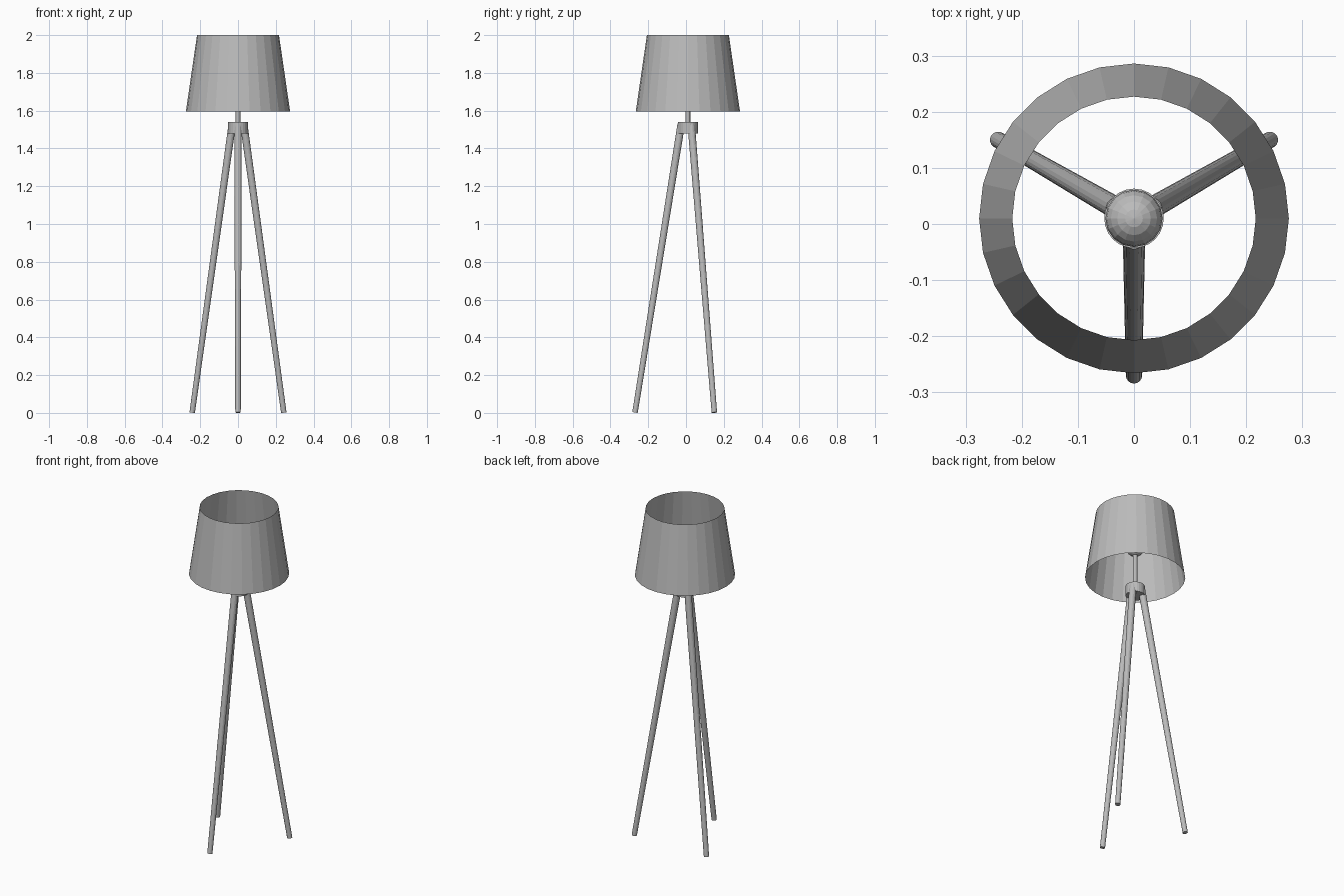
import bpy
import math
from mathutils import Vector

default_cube = bpy.data.objects.get("Cube")
if default_cube:
    bpy.data.objects.remove(default_cube, do_unlink=True)

grey = bpy.data.materials.new("plain grey")
grey.use_nodes = True
grey.diffuse_color = (0.5, 0.5, 0.5, 1)
grey.node_tree.nodes["Principled BSDF"].inputs["Base Color"].default_value = grey.diffuse_color

CENTRE_Y = 0.01


def finish(name):
    obj = bpy.context.object
    obj.name = name
    obj.data.materials.append(grey)
    return obj


def tapered_rod(name, start, end, r_start, r_end, sides, caps="NGON"):
    """Cone frustum running between two points."""
    start, end = Vector(start), Vector(end)
    axis = end - start
    bpy.ops.mesh.primitive_cone_add(
        vertices=sides, radius1=r_start, radius2=r_end, depth=axis.length,
        end_fill_type=caps, location=(start + end) / 2,
        rotation=axis.to_track_quat("Z", "Y").to_euler())
    return finish(name)


def upright(name, z0, z1, r0, r1, sides, caps="NGON"):
    return tapered_rod(name, (0, CENTRE_Y, z0), (0, CENTRE_Y, z1), r0, r1, sides, caps)


# Open, faceted shade
upright("lamp_shade", 1.595, 2.0, 0.276, 0.217, 28, "NOTHING")

# Hub, stem and bulb
upright("tripod_hub", 1.48, 1.54, 0.053, 0.053, 24)
upright("stem", 1.5, 1.76, 0.0125, 0.0125, 12)
bpy.ops.mesh.primitive_uv_sphere_add(segments=16, ring_count=10, radius=0.051,
                                     location=(0, CENTRE_Y, 1.786))
finish("bulb")

# Three splayed legs, thicker at the top
for name, degrees in (("front_leg", 270), ("back_left_leg", 30), ("back_right_leg", 150)):
    angle = math.radians(degrees)

    def point(radius, z):
        return (radius * math.cos(angle), CENTRE_Y + radius * math.sin(angle), z)

    tapered_rod(name, point(0.28, 0.002), point(0.035, 1.53), 0.0145, 0.02, 16)
